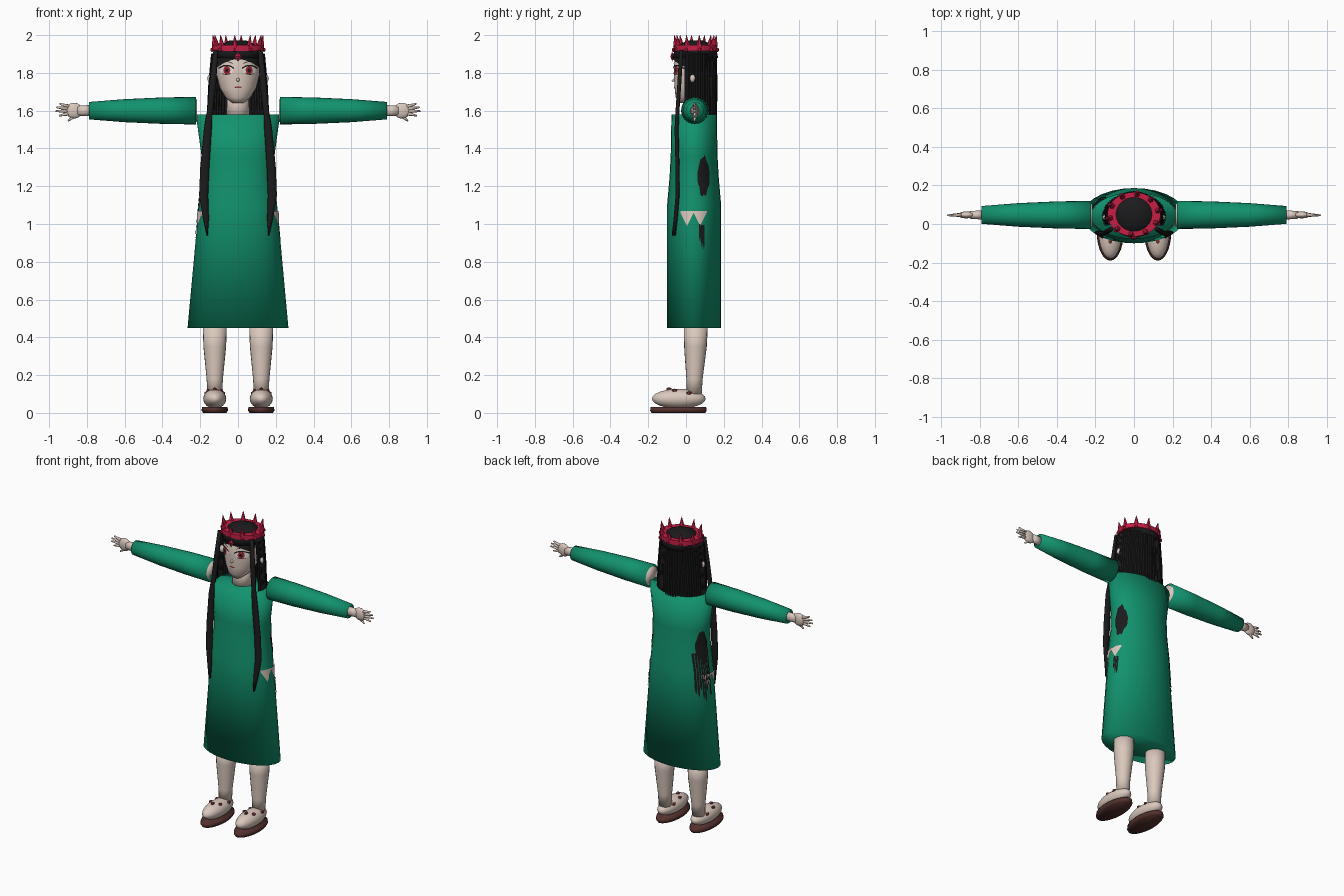
import bpy, bmesh, math, random
from mathutils import Vector, Matrix

random.seed(4)
cube = bpy.data.objects.get("Cube")
if cube:
    bpy.data.objects.remove(cube)


def material(name, r, g, b):
    m = bpy.data.materials.new(name)
    m.use_nodes = True
    m.diffuse_color = (r, g, b, 1)
    m.node_tree.nodes["Principled BSDF"].inputs["Base Color"].default_value = (r, g, b, 1)
    return m


SKIN = material("pale skin", .70, .58, .51)
GREEN = material("dress green", .006, .29, .155)
BLACK = material("hair black", .011, .011, .012)
RED = material("crown red", .56, .014, .06)
WHITE = material("eye white", .85, .80, .78)
IRIS = material("iris red", .40, .02, .03)
BROWN = material("sole brown", .085, .03, .026)
BEAD = material("bead red", .28, .05, .05)


def finish(name, bm, mat, smooth=True):
    me = bpy.data.meshes.new(name)
    bmesh.ops.recalc_face_normals(bm, faces=bm.faces)
    for f in bm.faces:
        f.smooth = smooth
    bm.to_mesh(me)
    bm.free()
    me.materials.append(mat)
    ob = bpy.data.objects.new(name, me)
    bpy.context.collection.objects.link(ob)
    return ob


def loft(name, rings, mat, n=24, arc=None, caps=True, smooth=True, ridge=0, turn=None, loop=False):
    """Skin elliptical rings (x, y, z, rx, ry); arc leaves the shell open."""
    bm = bmesh.new()
    a0, a1 = arc or (0, math.tau)
    rows = []
    for x, y, z, rx, ry in rings:
        row = []
        for i in range(n + (1 if arc else 0)):
            a = a0 + (a1 - a0) * i / n
            k = 1 - ridge * (i % 2)
            row.append(bm.verts.new((x + rx * k * math.cos(a), y + ry * k * math.sin(a), z)))
        rows.append(row)
    pairs = list(zip(rows, rows[1:])) + ([(rows[-1], rows[0])] if loop else [])
    for p, q in pairs:
        for i in range(n):
            j = i + 1 if arc else (i + 1) % n
            bm.faces.new((p[i], p[j], q[j], q[i]))
    if caps and not arc and not loop:
        bm.faces.new(rows[0])
        bm.faces.new(rows[-1])
    if turn:
        bm.transform(turn)
    return finish(name, bm, mat, smooth)


def ball(name, centre, radii, mat, smooth=True, detail=16):
    bm = bmesh.new()
    bmesh.ops.create_uvsphere(bm, u_segments=detail, v_segments=max(2, detail // 2), radius=1)
    bm.transform(Matrix.Translation(centre) @ Matrix.Diagonal((*radii, 1)))
    return finish(name, bm, mat, smooth)


def spike(name, base, tip, r0, r1, mat, n=8, smooth=True):
    base, tip = Vector(base), Vector(tip)
    d = tip - base
    turn = Matrix.Translation(base) @ d.to_track_quat('Z', 'Y').to_matrix().to_4x4()
    return loft(name, [(0, 0, 0, r0, r0), (0, 0, d.length, r1, r1)], mat, n, smooth=smooth, turn=turn)


def decal(name, u0, u1, lo, hi, project, mat, n=14, rows=4):
    """Thin patch between two edge functions, laid on a surface."""
    bm = bmesh.new()
    grid = []
    for i in range(n + 1):
        t = i / n
        u = u0 + (u1 - u0) * t
        a, b = lo(t), hi(t)
        grid.append([bm.verts.new(project(u, a + (b - a) * j / rows)) for j in range(rows + 1)])
    for p, q in zip(grid, grid[1:]):
        for j in range(rows):
            bm.faces.new((p[j], q[j], q[j + 1], p[j + 1]))
    return finish(name, bm, mat)


def ring_at(rings, z):
    for a, b in zip(rings, rings[1:]):
        if z <= b[2]:
            t = max(0, (z - a[2]) / (b[2] - a[2]))
            return [p + (q - p) * t for p, q in zip(a, b)]
    return rings[-1]


# Dress
CY = .043
dress = [(0, CY, .45, .267, .143), (0, CY, 1.1, .207, .143), (0, CY, 1.25, .192, .13),
         (0, CY, 1.36, .193, .124), (0, CY, 1.58, .223, .12)]
loft("dress", dress, GREEN, 28)

# Head and neck
head = [(0, -.005, 1.64, .03, .03), (0, .01, 1.67, .066, .065), (0, .033, 1.72, .096, .093),
        (0, .045, 1.8, .117, .11), (0, .05, 1.88, .113, .11), (0, .05, 1.93, .085, .08)]
loft("head", head, SKIN, 36)
loft("neck", [(0, .045, 1.55, .064, .06), (0, .04, 1.7, .055, .055)], SKIN)
spike("nose", (0, -.055, 1.765), (0, -.075, 1.757), .012, .003, SKIN)


def on_face(lift):
    def project(x, z):
        _, cy, _, rx, ry = ring_at(head, z)
        return (x, cy - ry * math.sqrt(max(.02, 1 - (x / rx) ** 2)) - lift, z)
    return project


def face_oval(name, x, z, w, h, lift, mat):
    arch = lambda t: h * math.sqrt(max(0, 1 - (2 * t - 1) ** 2))
    decal(name, x - w, x + w, lambda t: z - arch(t), lambda t: z + arch(t), on_face(lift), mat)


def face_arc(name, x, z, w, rise, thick, mat):
    low = lambda t: z + rise * (1 - (2 * t - 1) ** 2)
    decal(name, x - w, x + w, low, lambda t: low(t) + thick, on_face(.007), mat, rows=1)


face_oval("mouth", 0, 1.724, .02, .005, .003, BEAD)

# Hair: dome, ridged back fall and parted fringe
loft("hair_top", [(0, .05, 1.88, .127, .12), (0, .05, 1.92, .122, .112),
                  (0, .05, 1.95, .09, .085), (0, .05, 1.972, .045, .04)], BLACK, 32)
loft("hair_back", [(0, .04, 1.57, .166, .125), (0, .04, 1.75, .157, .126), (0, .04, 1.9, .143, .124),
                   (0, .045, 1.915, .1, .1)], BLACK, 72,
     arc=(math.radians(-22), math.radians(202)), ridge=.025, smooth=False)
decal("fringe", -.112, .112, lambda t: 1.872 - .045 * (2 * t - 1) ** 2, lambda t: 1.9,
      on_face(.008), BLACK, 20)

# Crown: flat band, spikes and stones
loft("crown_band", [(0, .05, z, rx, ry) for z, rx, ry in
                    ((1.917, .138, .115), (1.947, .138, .115), (1.947, .08, .06), (1.917, .08, .06))],
     RED, 32, loop=True, smooth=False)
for i in range(10):
    a = math.tau * (i + .3) / 10
    c, s = math.cos(a), math.sin(a)
    spike("crown_spike", (.125 * c, .05 + .103 * s, 1.94), (.135 * c, .05 + .112 * s, 2.0),
          .017, .001, RED, 6, False)
    ball("crown_stone", (.14 * c, .05 + .116 * s, 1.922), (.011, .011, .012), RED, False, 6)
ball("forehead_gem", (0, -.073, 1.887), (.018, .01, .026), RED, False, 4)


def on_side(s):
    def project(y, z):
        _, cy, _, rx, ry = ring_at(dress, z)
        return (s * (rx * math.sqrt(max(.02, 1 - ((y - cy) / ry) ** 2)) + .005), y, z)
    return project


for s, side in ((1, "left"), (-1, "right")):
    # Eye
    face_oval(side + "_eye_white", s * .061, 1.813, .035, .022, .002, WHITE)
    face_oval(side + "_iris", s * .059, 1.813, .019, .021, .004, IRIS)
    face_oval(side + "_pupil", s * .059, 1.813, .009, .011, .006, BLACK)
    face_arc(side + "_upper_lash", s * .062, 1.819, .042, .016, .008, BLACK)
    face_arc(side + "_lower_lash", s * .062, 1.796, .024, -.006, .003, BLACK)
    face_arc(side + "_eyebrow", s * .064, 1.848, .034, .01, .004, BLACK)
    ball(side + "_ear", (s * .143, .035, 1.77), (.02, .016, .024), SKIN)

    # Long front lock
    loft(side + "_front_lock", [(s * x, y, z, w, .011) for x, y, z, w in
         ((.118, -.025, 1.92, .012), (.133, -.035, 1.75, .018), (.148, -.045, 1.6, .016),
          (.16, -.05, 1.5, .021), (.176, -.045, 1.3, .024), (.182, -.045, 1.15, .024),
          (.17, -.055, 1.03, .016), (.163, -.065, .94, .003))], BLACK, 10)

    # Sleeve, shoulder and wrist run along x
    turn = Matrix.Translation((0, .047, 1.6)) @ Matrix.Rotation(s * math.pi / 2, 4, 'Y')
    loft(side + "_sleeve", [(0, 0, x, r, r) for x, r in
         ((.223, .073), (.4, .07), (.6, .061), (.79, .046))], GREEN, 24, turn=turn)
    loft(side + "_shoulder", [(0, 0, .216, .06, .06), (0, 0, .3, .06, .06)], SKIN, 20, turn=turn)
    loft(side + "_wrist", [(0, 0, .78, .03, .025), (0, 0, .85, .026, .02)], SKIN, 14, turn=turn)

    # Hand with fingers and thumb
    ball(side + "_palm", (s * .868, .047, 1.6), (.044, .018, .042), SKIN)
    for x0, z0, x1, z1 in ((.895, 1.622, .945, 1.637), (.9, 1.61, .962, 1.618), (.9, 1.597, .967, 1.598),
                           (.895, 1.585, .947, 1.573), (.86, 1.575, .9, 1.546)):
        spike(side + "_finger", (s * x0, .047, z0), (s * x1, .045, z1), .011, .004, SKIN)

    # Leg, shoe and sole
    loft(side + "_leg", [(s * .123, y, z, r, r) for y, z, r in
         ((.043, .1, .04), (.045, .18, .043), (.05, .35, .06), (.052, .47, .064))], SKIN, 20)
    ball(side + "_shoe", (s * .123, -.038, .075), (.061, .142, .052), SKIN, detail=24)
    loft(side + "_sole", [(s * .123, -.04, z, rx, ry) for z, rx, ry in
         ((0, .062, .142), (.012, .07, .15), (.03, .068, .147))], BROWN, 28)
    for dx, y, z in ((0, -.09, .126), (-.035, -.06, .118), (.035, -.06, .118), (.045, .015, .105), (-.045, .015, .105)):
        ball(side + "_shoe_bead", (s * .123 + dx, y, z), (.011, .015, .01), BEAD, False, 6)

    # Torn opening at the hip, with dark tatters above and below
    on = on_side(s)
    decal(side + "_hip_tear", -.03, .11, lambda t: 1.07 - .07 * (1 - abs(1 - (4 * t) % 2)) - .01,
          lambda t: 1.07, on, SKIN, 20)
    big = s < 0
    decal(side + "_dark_patch", .06, .125, lambda t: 1.24 - .08 * math.sin(math.pi * t) - random.uniform(0, .03),
          lambda t: 1.27 + .08 * math.sin(math.pi * t) + random.uniform(0, .02), on, BLACK, 12, 8)
    for i in range(8 if big else 3):
        y = .055 + .011 * i if big else .07 + .01 * i
        top = random.uniform(1.2, 1.27) if big else random.uniform(.97, 1.02)
        end = random.uniform(.88, 1.02) if big else random.uniform(.86, .92)
        decal(side + "_dark_streak", y, y + .009, lambda t: end + .03 * abs(2 * t - 1),
              lambda t: top, on, BLACK, 2, 8)
